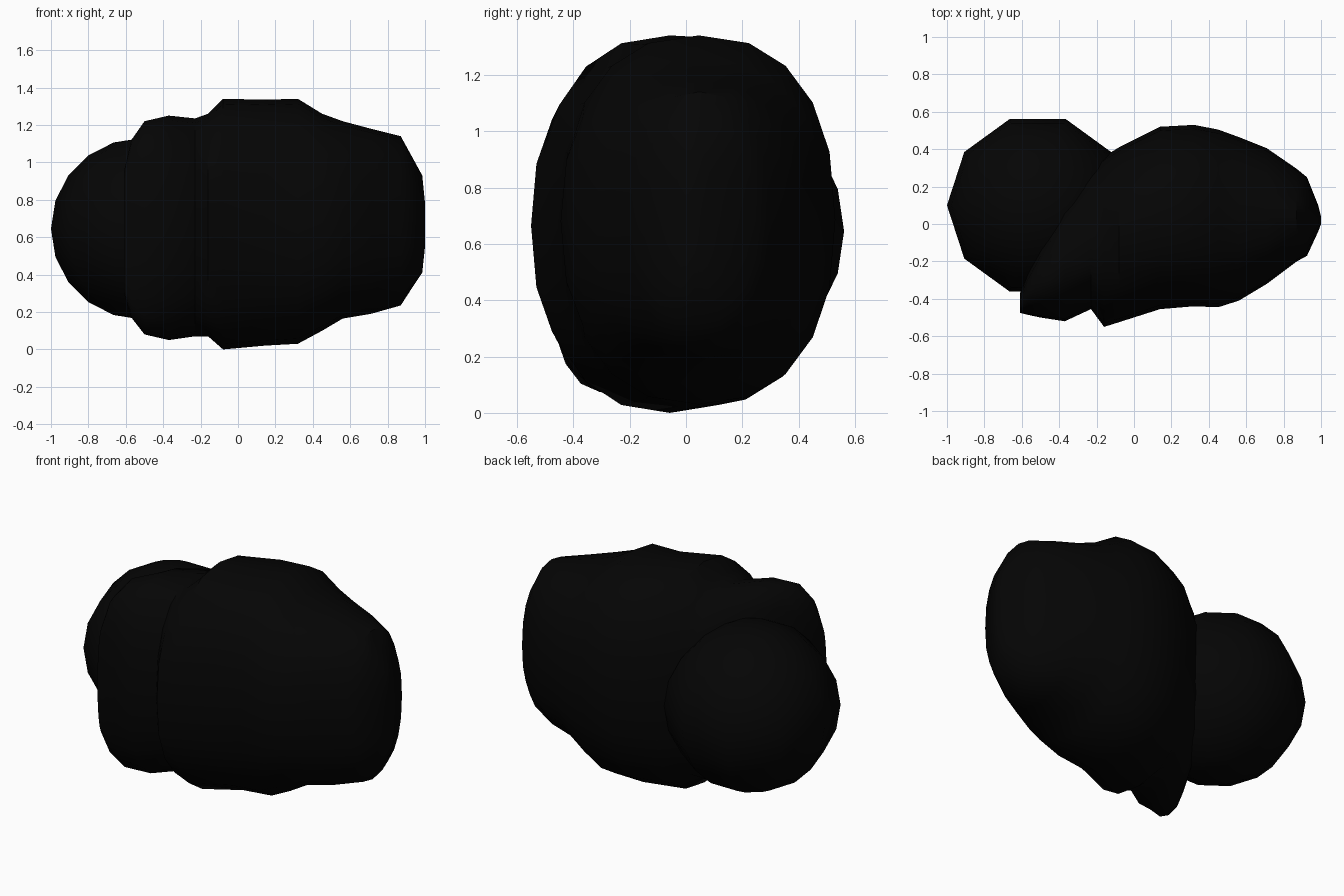
import bpy, bmesh, math
from mathutils import Matrix

if "Cube" in bpy.data.objects:
    bpy.data.objects.remove(bpy.data.objects["Cube"])

black = bpy.data.materials.new("near_black")
black.diffuse_color = (0.0014, 0.0014, 0.0014, 1)
black.use_nodes = True
black.node_tree.nodes["Principled BSDF"].inputs["Base Color"].default_value = black.diffuse_color


def finish(name, bm, angle):
    bmesh.ops.recalc_face_normals(bm, faces=bm.faces)
    mesh = bpy.data.meshes.new(name)
    bm.to_mesh(mesh)
    bm.free()
    mesh.materials.append(black)
    ob = bpy.data.objects.new(name, mesh)
    bpy.context.collection.objects.link(ob)
    bpy.ops.object.select_all(action='DESELECT')
    ob.select_set(True)
    bpy.context.view_layer.objects.active = ob
    bpy.ops.object.shade_smooth_by_angle(angle=math.radians(angle))
    return ob


def power(v, e):
    return math.copysign(abs(v) ** e, v)


def section(bm, x, front, back, bottom, top, sides=20, n=2.35):
    """Rounded cross-section across the body at x."""
    cy, ry = (front + back) / 2, (back - front) / 2
    cz, rz = (bottom + top) / 2, (top - bottom) / 2
    ring = []
    for i in range(sides):
        a = 2 * math.pi * i / sides
        ring.append(bm.verts.new((x, cy + ry * power(math.cos(a), 2 / n),
                                  cz + rz * power(math.sin(a), 2 / n))))
    return ring


# Round ball on the left
bm = bmesh.new()
bmesh.ops.create_uvsphere(bm, u_segments=10, v_segments=10, radius=0.485)
bmesh.ops.rotate(bm, verts=bm.verts, matrix=Matrix.Rotation(math.radians(18), 3, 'Z'))
bmesh.ops.translate(bm, verts=bm.verts, vec=(-0.515, 0.10, 0.645))
finish("left_ball", bm, 60)

# Large lobed body: x, front y, back y, bottom z, top z
sections = [
    (-0.61, -0.475, -0.37, 0.30, 0.95),
    (-0.57, -0.485, -0.26, 0.17, 1.12),
    (-0.50, -0.50, -0.10, 0.08, 1.22),
    (-0.37, -0.52, 0.15, 0.05, 1.25),
    (-0.23, -0.455, 0.30, 0.07, 1.235),
    (-0.16, -0.55, 0.36, 0.07, 1.26),
    (-0.08, -0.525, 0.41, 0.00, 1.34),
    (0.14, -0.455, 0.52, 0.02, 1.335),
    (0.32, -0.44, 0.53, 0.03, 1.34),
    (0.45, -0.445, 0.505, 0.10, 1.26),
    (0.56, -0.41, 0.465, 0.165, 1.22),
    (0.71, -0.32, 0.405, 0.19, 1.18),
    (0.87, -0.20, 0.295, 0.235, 1.14),
    (0.925, -0.17, 0.25, 0.32, 1.04),
    (0.985, -0.04, 0.10, 0.41, 0.93),
    (1.00, 0.00, 0.04, 0.55, 0.78),
]
bm = bmesh.new()
rings = [section(bm, *s) for s in sections]
for r0, r1 in zip(rings, rings[1:]):
    for i in range(len(r0)):
        j = (i + 1) % len(r0)
        bm.faces.new((r0[i], r0[j], r1[j], r1[i]))
bm.faces.new(rings[0])
bm.faces.new(rings[-1])
finish("lobed_body", bm, 40)
